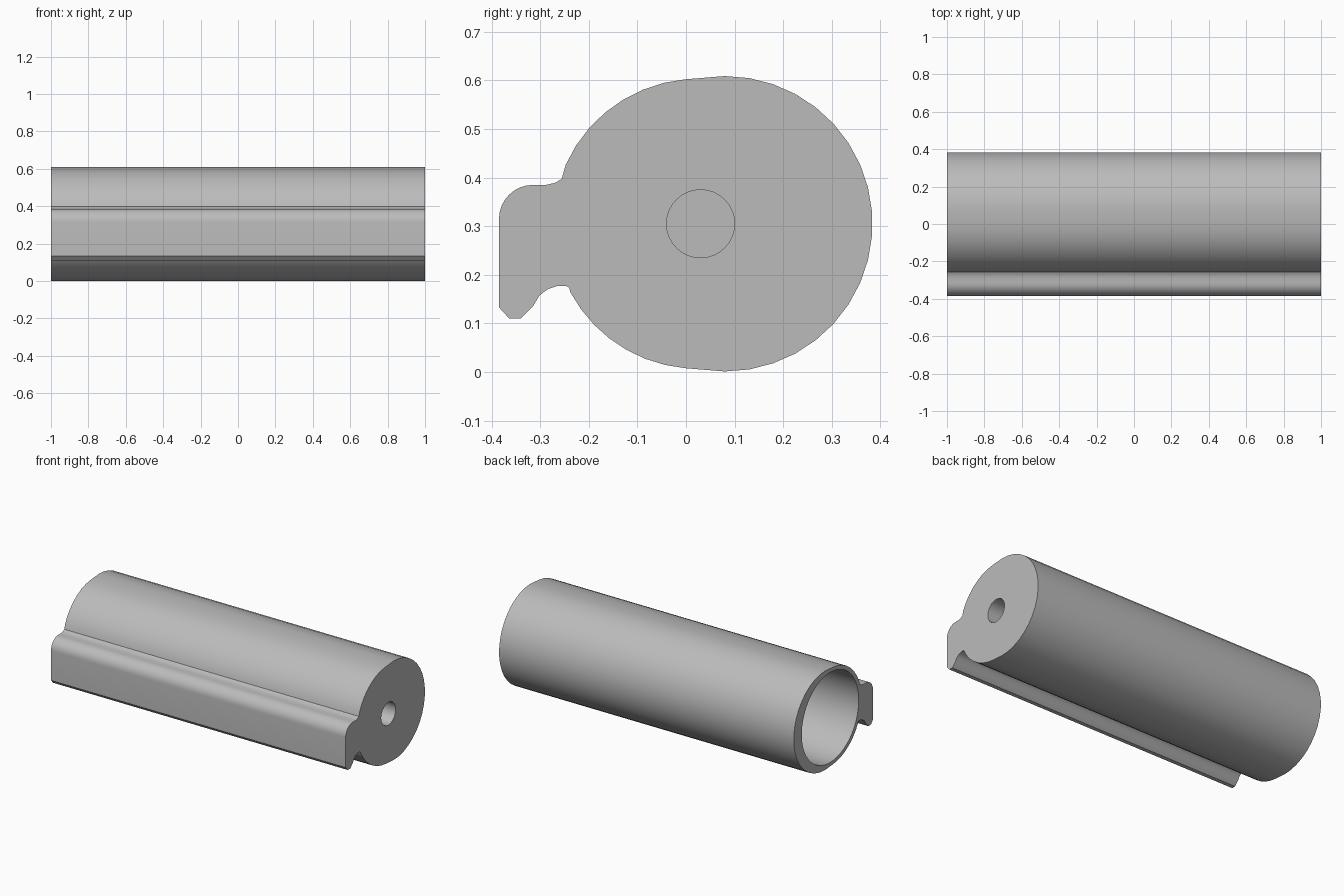
import bpy
import bmesh
from math import sin, cos, radians, pi
from mathutils import Matrix

cube = bpy.data.objects.get("Cube")
if cube:
    bpy.data.objects.remove(cube, do_unlink=True)

GREY = (0.5, 0.5, 0.5, 1.0)
mat = bpy.data.materials.new("plain grey")
mat.use_nodes = True
mat.diffuse_color = GREY
mat.node_tree.nodes["Principled BSDF"].inputs["Base Color"].default_value = GREY

MID_Z = 0.305
HALF_LENGTH = 1.0


def arc(cy, cz, r, start, end, steps):
    """Points (y, z) along a circular arc, angles in degrees."""
    angles = [radians(start + (end - start) * i / steps) for i in range(steps + 1)]
    return [(cy + r * cos(a), cz + r * sin(a)) for a in angles]


def make_object(name, bm):
    bmesh.ops.recalc_face_normals(bm, faces=bm.faces)
    mesh = bpy.data.meshes.new(name)
    bm.to_mesh(mesh)
    bm.free()
    mesh.materials.append(mat)
    obj = bpy.data.objects.new(name, mesh)
    bpy.context.collection.objects.link(obj)
    return obj


def bore(obj, radius, x0, x1, sides):
    """Cut a round blind hole along x."""
    bm = bmesh.new()
    place = Matrix.Translation(((x0 + x1) / 2, 0.03, MID_Z)) @ Matrix.Rotation(pi / 2, 4, 'Y')
    bmesh.ops.create_cone(bm, cap_ends=True, segments=sides, radius1=radius,
                          radius2=radius, depth=x1 - x0, matrix=place)
    cutter = make_object("bore_cutter", bm)
    cutter.hide_render = True
    mod = obj.modifiers.new("bore", 'BOOLEAN')
    mod.operation = 'DIFFERENCE'
    mod.solver = 'EXACT'
    mod.object = cutter
    bpy.ops.object.select_all(action='DESELECT')
    bpy.context.view_layer.objects.active = obj
    obj.select_set(True)
    bpy.ops.object.modifier_apply(modifier=mod.name)
    bpy.data.objects.remove(cutter, do_unlink=True)


# Cross-section: rear half round, front half round, hooked rail
profile = arc(0.08, MID_Z, 0.304, -90, 90, 19)
profile += arc(0.025, MID_Z, 0.2985, 95, 156, 7)
profile += [(-0.256, 0.397), (-0.27, 0.389), (-0.288, 0.385)]
profile += arc(-0.315, 0.315, 0.07, 90, 180, 8)
profile += [(-0.385, 0.133), (-0.364, 0.11), (-0.34, 0.11), (-0.315, 0.135),
            (-0.302, 0.157), (-0.285, 0.17), (-0.265, 0.177), (-0.247, 0.177), (-0.24, 0.173)]
profile += arc(0.025, MID_Z, 0.2985, 208, 265, 7)

# Extruded body
bm = bmesh.new()
end = bm.faces.new([bm.verts.new((-HALF_LENGTH, y, z)) for y, z in profile])
swept = bmesh.ops.extrude_face_region(bm, geom=[end], use_keep_orig=True)
moved = [v for v in swept["geom"] if isinstance(v, bmesh.types.BMVert)]
bmesh.ops.translate(bm, verts=moved, vec=(2 * HALF_LENGTH, 0, 0))
body = make_object("tube_body_with_rail", bm)

# Wide open bore on one end, small blind hole in the other
bore(body, 0.276, -1.1, 0.7, 64)
bore(body, 0.07, 0.8, 1.1, 32)

bpy.ops.object.shade_smooth_by_angle(angle=radians(30))
